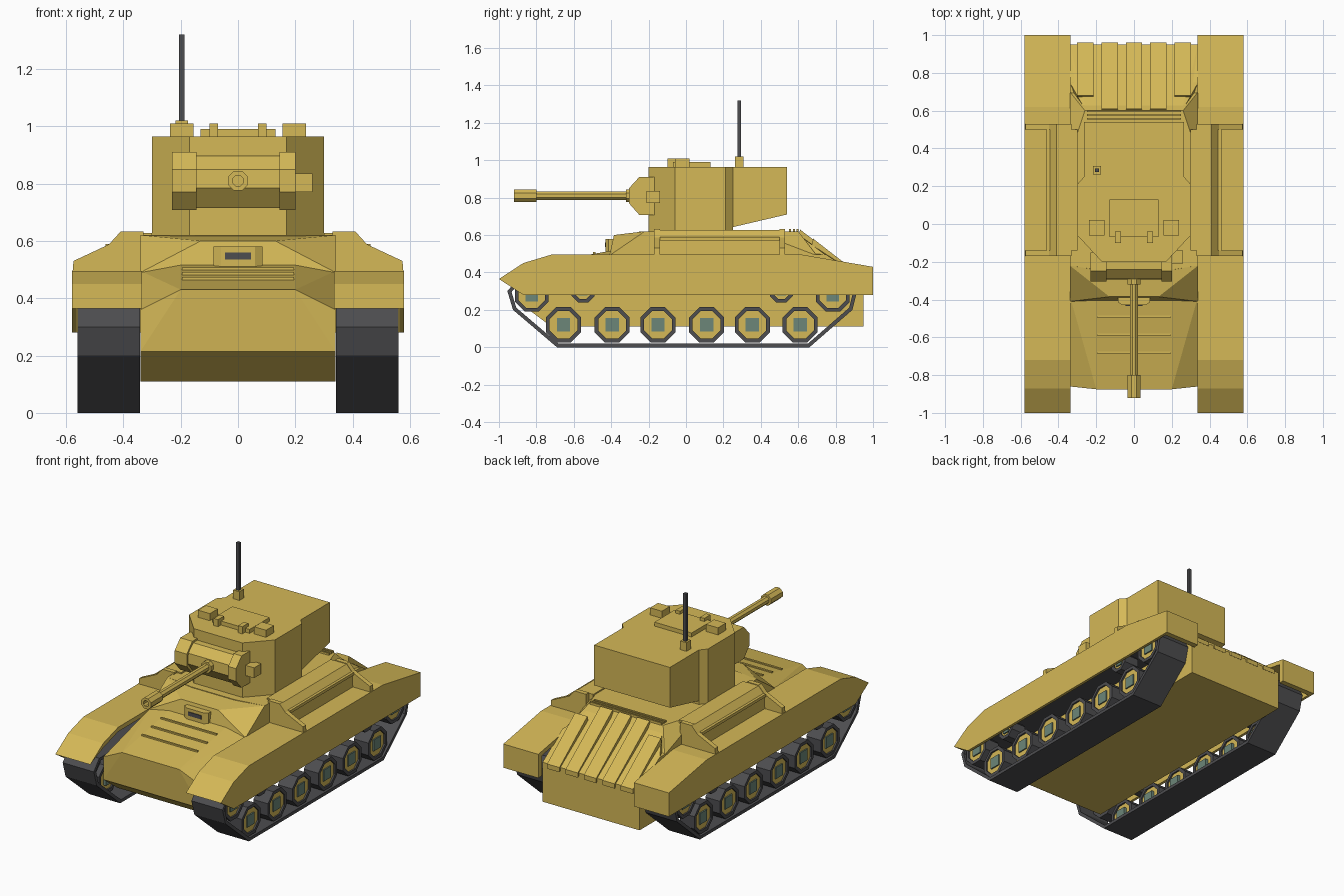
import bpy, bmesh, math
from mathutils import Vector

if "Cube" in bpy.data.objects:
    bpy.data.objects.remove(bpy.data.objects["Cube"])


def material(name, rgb):
    m = bpy.data.materials.new(name)
    m.use_nodes = True
    m.diffuse_color = (*rgb, 1)
    m.node_tree.nodes["Principled BSDF"].inputs["Base Color"].default_value = (*rgb, 1)
    return m


SAND = material("sand_yellow", (0.66, 0.48, 0.095))
DARK = material("dark_grey", (0.075, 0.075, 0.08))
HUB = material("grey_green", (0.15, 0.24, 0.19))


def finish(name, bm, mat, mirror=False):
    bmesh.ops.recalc_face_normals(bm, faces=bm.faces)
    me = bpy.data.meshes.new(name)
    bm.to_mesh(me)
    bm.free()
    me.materials.append(mat)
    ob = bpy.data.objects.new(name, me)
    bpy.context.collection.objects.link(ob)
    if mirror:
        ob.modifiers.new("Mirror", 'MIRROR').use_mirror_merge = False
    return ob


def place(axis, a, p):
    return {'x': (a, p[0], p[1]), 'y': (p[0], a, p[1]), 'z': (p[0], p[1], a)}[axis]


def prism(name, pts, axis, a, b, mat=SAND, mirror=False):
    """Extrude a closed 2D profile along an axis."""
    bm = bmesh.new()
    lo, hi = [[bm.verts.new(place(axis, d, p)) for p in pts] for d in (a, b)]
    n = len(pts)
    bm.faces.new(lo)
    bm.faces.new(hi)
    for i in range(n):
        j = (i + 1) % n
        bm.faces.new((lo[i], lo[j], hi[j], hi[i]))
    return finish(name, bm, mat, mirror)


def box(name, x, y, z, mat=SAND, mirror=False):
    return prism(name, [(x[0], y[0]), (x[1], y[0]), (x[1], y[1]), (x[0], y[1])],
                 'z', z[0], z[1], mat, mirror)


def convex(name, half, mat=SAND):
    """Convex solid from points given for one side and reflected in x."""
    bm = bmesh.new()
    for x, y, z in half:
        bm.verts.new((x, y, z))
        bm.verts.new((-x, y, z))
    bmesh.ops.convex_hull(bm, input=bm.verts)
    bmesh.ops.dissolve_limit(bm, angle_limit=0.01, verts=bm.verts, edges=bm.edges)
    return finish(name, bm, mat)


def inset(pts, d):
    """Offset a convex counter-clockwise polygon inwards."""
    out, n = [], len(pts)
    for i in range(n):
        p, q, r = (Vector(pts[k % n]) for k in (i - 1, i, i + 1))
        e, f = (q - p).normalized(), (r - q).normalized()
        n1, n2 = Vector((-e.y, e.x)), Vector((-f.y, f.x))
        out.append(tuple(q + (n1 + n2) * d / (1 + n1.dot(n2))))
    return out


def band(name, pts, thick, a, b, mat, mirror=True, axis='x'):
    """Hollow closed band with the given outer profile."""
    bm = bmesh.new()
    inner = inset(pts, thick)
    loops = [[bm.verts.new(place(axis, d, p)) for p in ring]
             for ring, d in ((pts, a), (pts, b), (inner, b), (inner, a))]
    n = len(pts)
    for k in range(4):
        u, v = loops[k], loops[(k + 1) % 4]
        for i in range(n):
            j = (i + 1) % n
            bm.faces.new((u[i], u[j], v[j], v[i]))
    return finish(name, bm, mat, mirror)


def octagon(cx, cy, apothem):
    r = apothem / math.cos(math.pi / 8)
    return [(cx + r * math.cos(math.pi * (k + 0.5) / 4),
             cy + r * math.sin(math.pi * (k + 0.5) / 4)) for k in range(8)]


# Hull with bevelled nose and sloping tail
convex("lower_hull", [
    (.34, -.72, .11), (.34, .95, .11), (.34, -.86, .215), (.34, -.86, .36),
    (.2, -.875, .43), (.2, -.38, .52), (.34, -.38, .495),
    (.34, .95, .36), (.34, .75, .495), (.2, .6, .52)])
convex("superstructure", [
    (.34, -.25, .45), (.34, .55, .45), (.34, -.22, .62), (.34, .36, .62),
    (.26, .5, .62), (.26, .6, .62), (.34, .7, .49), (.15, -.25, .62)])
convex("front_cowl", [
    (.34, -.41, .49), (.13, -.385, .60), (.16, -.22, .62), (.34, -.22, .62),
    (.34, -.22, .45), (.34, -.38, .46)])
convex("engine_deck", [
    (.25, .59, .61), (.34, .75, .49), (.34, .95, .36), (.34, .95, .25),
    (.34, .6, .3), (.25, .59, .4)])

# Sloping engine cover slats and crosswise louvres
for i in range(5):
    cx = (i - 2) * 0.129
    y0 = 0.67 if i in (0, 4) else 0.60
    z = lambda y: 0.61 - (y - 0.59) * 0.694
    prism(f"engine_slat_{i}", [(y0, z(y0) - .02), (.96, z(.96) - .02), (.96, z(.96) + .01),
                               (y0 + .01, z(y0) + .026)], 'x', cx - .043, cx + .043)
for i in range(3):
    y = .552 + i * .02
    box(f"louvre_{i}", (-.25, .25), (y, y + .01), (.60, .632))

# Ventilation strips on the glacis
for i, y in enumerate((-.68, -.585, -.49)):
    zc = .43 + (y + .875) * .182
    box(f"glacis_strip_{i}", (-.195, .195), (y - .006, y + .006), (zc - .01, zc + .008))

# Driver's visor
prism("driver_visor", [(-.085, -.36), (-.085, -.415), (-.06, -.43), (.06, -.43),
                       (.085, -.415), (.085, -.36)], 'z', .50, .58)
box("visor_slot", (-.045, .045), (-.434, -.428), (.536, .56), DARK)

# Fenders: curved top, outer skirt, rear box
TOP = [(-1, .365), (-.87, .45), (-.72, .495), (.62, .495), (1, .43)]
prism("fender_top", TOP + [(y, z - .028) for y, z in reversed(TOP[1:])],
      'x', .335, .58, mirror=True)
prism("fender_skirt", TOP + [(1, .28), (-.87, .28)], 'x', .563, .58, mirror=True)
box("fender_rear", (.335, .57), (.965, 1), (.28, .425), mirror=True)

# Stowage bins with end brackets on the fenders
prism("side_bin", [(.30, .48), (.455, .48), (.45, .585), (.41, .628), (.30, .628)],
      'y', -.14, .5, mirror=True)
for name, y in (("front", -.17), ("rear", .50)):
    prism(f"bin_bracket_{name}", [(.33, .48), (.578, .48), (.574, .53), (.45, .588),
                                  (.41, .632), (.33, .632)], 'y', y, y + .03, mirror=True)
box("bin_rail", (.44, .462), (-.14, .5), (.572, .59), mirror=True)

# Tracks
band("track", [(-.69, 0), (.66, 0), (.89, .2), (.915, .3), (.88, .365), (-.90, .365),
               (-.955, .3), (-.925, .2)], .02, .342, .56, DARK)


# Wheels: dark tyre, sand disc, square hub
def wheel(name, y, z, apothem):
    oct_ = octagon(y, z, apothem)
    band(name + "_tyre", oct_, .02, .45, .552, DARK)
    prism(name + "_disc", inset(oct_, .018), 'x', .46, .542, mirror=True)
    h = apothem * .38
    box(name + "_hub", (.44, .55), (y - h, y + h), (z - h, z + h), HUB, True)


for i, y in enumerate((-.655, -.395, -.15, .11, .355, .61)):
    wheel(f"road_wheel_{i}", y, .12, .094)
for name, y in (("front", -.825), ("rear", .785)):
    wheel(f"{name}_end_wheel", y, .28, .09)
for name, y in (("front", -.55), ("rear", .51)):
    wheel(f"{name}_return_roller", y, .30, .062)

# Turret body and overhanging rear
side = [(.17, -.2), (.3, -.06), (.3, .21), (.265, .25)]
prism("turret_body", side + [(-x, y) for x, y in reversed(side)], 'z', .615, .965)
convex("turret_bustle", [(.265, .24, .64), (.265, .54, .71), (.265, .24, .965),
                         (.265, .54, .965)])

# Gun mantlet
CAP = [(-.15, .91), (-.25, .91), (-.305, .85), (-.305, .77), (-.25, .708), (-.15, .708)]
for name, a, b in (("right", -.23, -.145), ("left", .145, .2)):
    prism(f"mantlet_cap_{name}", CAP, 'x', a, b)
prism("mantlet_drum", [(-.15, .90), (-.24, .897), (-.29, .85), (-.295, .785),
                       (-.24, .715), (-.15, .715)], 'x', -.145, .145)
box("mantlet_side_block", (.19, .26), (-.21, -.14), (.77, .835))

# Gun barrel with hollow muzzle
prism("gun_barrel", octagon(0, .81, .022), 'y', -.88, -.28)
band("gun_muzzle", octagon(0, .81, .034), .016, -.92, -.80, SAND, False, 'y')
prism("gun_collar", octagon(0, .81, .034), 'y', -.32, -.28)

# Turret roof details
box("roof_hatch", (-.13, .13), (-.07, .13), (.96, .99))
box("hatch_hinge", (.07, .1), (-.1, -.04), (.96, 1.01), mirror=True)
box("periscope", (.155, .238), (-.06, .02), (.96, 1.01), mirror=True)
box("antenna_base", (-.218, -.174), (.263, .307), (.96, 1.02))
box("antenna", (-.206, -.186), (.275, .295), (1.01, 1.32), DARK)
